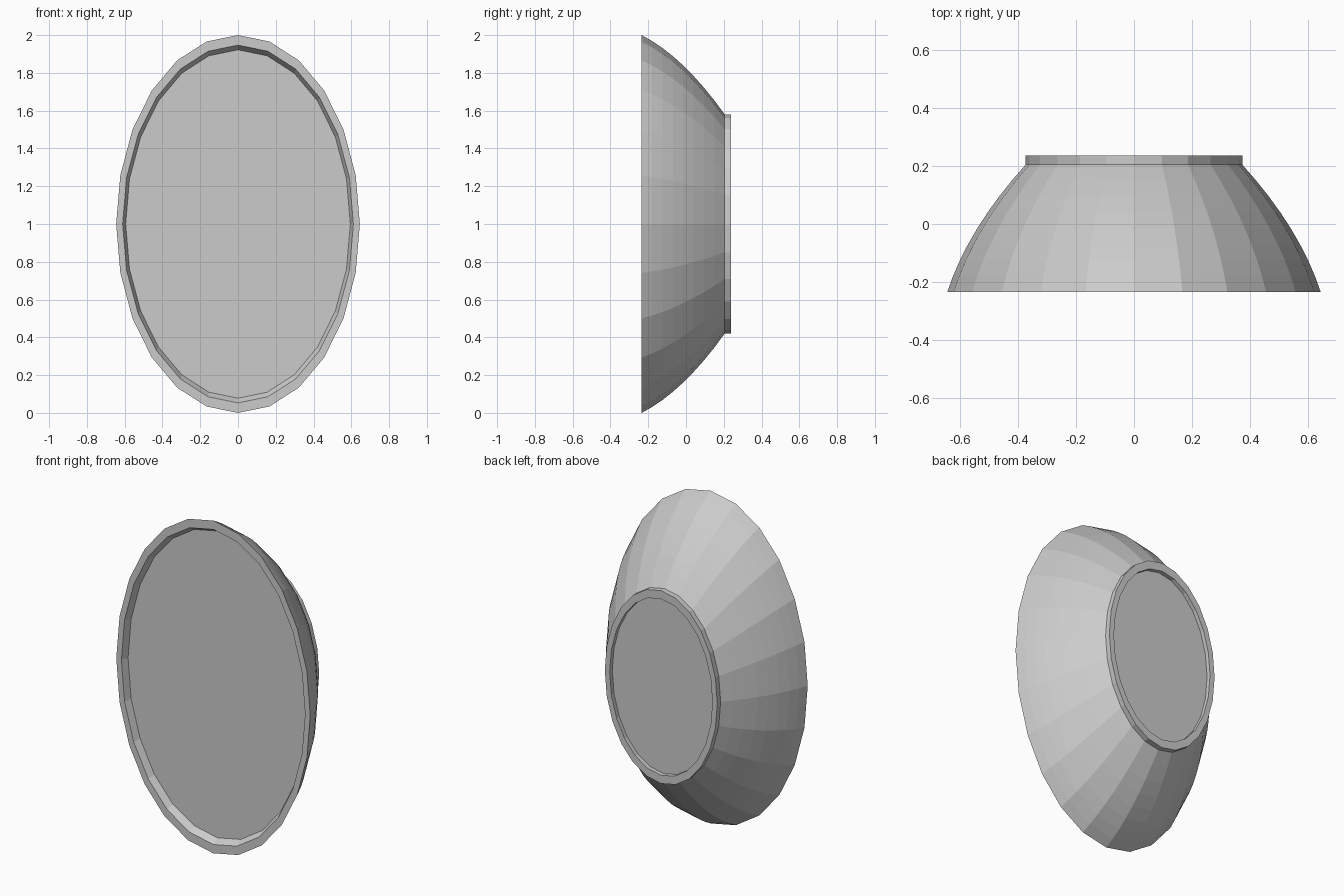
import bpy, bmesh, math

if "Cube" in bpy.data.objects:
    bpy.data.objects.remove(bpy.data.objects["Cube"])

SIDES = 24
RX, RZ, CZ = 0.645, 1.0, 1.0


def loft(name, profile):
    """Closed solid from (y, scale) elliptical rings, capped at both ends."""
    bm = bmesh.new()
    rings = []
    for y, s in profile:
        angles = [2 * math.pi * i / SIDES for i in range(SIDES)]
        rings.append([bm.verts.new((RX * s * math.sin(a), y, CZ + RZ * s * math.cos(a)))
                      for a in angles])
    for a, b in zip(rings, rings[1:]):
        for i in range(SIDES):
            j = (i + 1) % SIDES
            bm.faces.new((a[i], a[j], b[j], b[i]))
    bm.faces.new(rings[0])
    bm.faces.new(rings[-1])
    bmesh.ops.recalc_face_normals(bm, faces=bm.faces[:])
    mesh = bpy.data.meshes.new(name)
    bm.to_mesh(mesh)
    bm.free()
    obj = bpy.data.objects.new(name, mesh)
    bpy.context.collection.objects.link(obj)
    return obj


def bowl_scale(t):
    return 1 - 0.745 * t - 1.023 * t * (t - 0.235)


# Curved oval housing with a flat front rim and recessed front panel
DEPTH, STEPS = 0.44, 8
shell = [(-0.195, 0.922), (-0.235, 0.947)]
shell += [(-0.235 + DEPTH * i / STEPS, bowl_scale(DEPTH * i / STEPS))
          for i in range(STEPS + 1)]
loft("oval_housing", shell)

# Straight collar on the back with a recessed plate
loft("back_collar", [(0.20, 0.58), (0.237, 0.58), (0.237, 0.53), (0.212, 0.53)])
